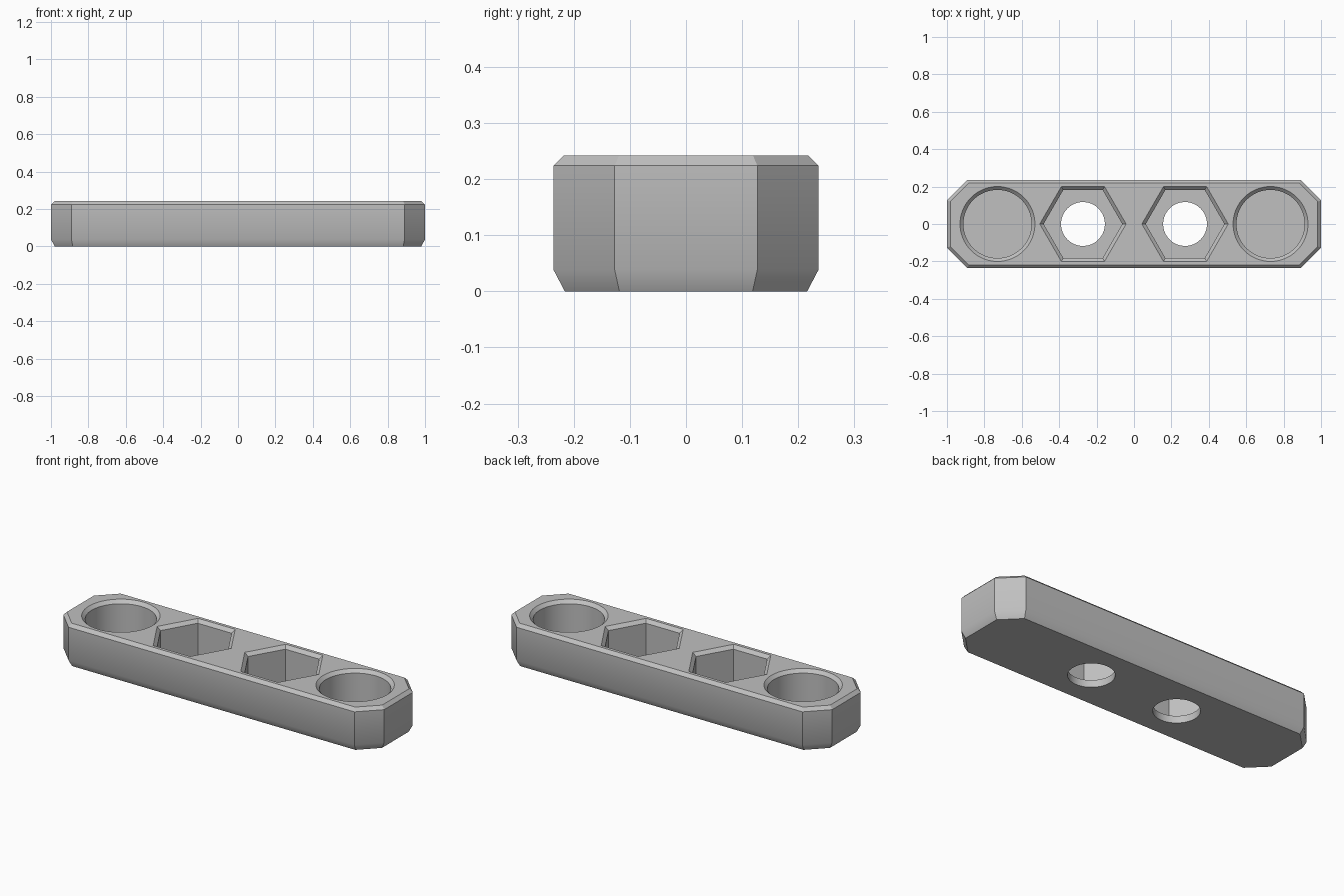
import bpy
import bmesh
from math import cos, sin, tan, pi, radians

cube = bpy.data.objects.get("Cube")
if cube:
    bpy.data.objects.remove(cube, do_unlink=True)

HEIGHT, HALF_L, HALF_W, CORNER = 0.242, 1.0, 0.236, 0.109
BEVEL, FLOOR = 0.018, 0.04

grey = bpy.data.materials.new("light_grey")
grey.use_nodes = True
grey.diffuse_color = (0.53, 0.53, 0.53, 1)
grey.node_tree.nodes["Principled BSDF"].inputs["Base Color"].default_value = grey.diffuse_color


def loft(name, rings):
    """Closed solid through a stack of (outline, z) rings."""
    bm = bmesh.new()
    loops = [[bm.verts.new((x, y, z)) for x, y in pts] for pts, z in rings]
    for low, high in zip(loops, loops[1:]):
        for i in range(len(low)):
            j = (i + 1) % len(low)
            bm.faces.new((low[i], low[j], high[j], high[i]))
    bm.faces.new(loops[0][::-1])
    bm.faces.new(loops[-1])
    mesh = bpy.data.meshes.new(name)
    bm.to_mesh(mesh)
    bm.free()
    mesh.materials.append(grey)
    obj = bpy.data.objects.new(name, mesh)
    bpy.context.collection.objects.link(obj)
    return obj


def octagon(inset):
    """Rectangle with cut corners, offset inward."""
    a, b = HALF_L - inset, HALF_W - inset
    c = CORNER - inset * (2 - 2 * tan(pi / 8)) / 2
    return [(a, c - b), (a, b - c), (a - c, b), (c - a, b),
            (-a, b - c), (-a, c - b), (c - a, -b), (a - c, -b)]


def polygon(x, apothem, sides):
    r = apothem / cos(pi / sides)
    return [(x + r * cos(2 * pi * i / sides), r * sin(2 * pi * i / sides))
            for i in range(sides)]


def cut(target, rings):
    cutter = loft("cutter", rings)
    cutter.hide_render = True
    mod = target.modifiers.new("cut", "BOOLEAN")
    mod.operation, mod.solver, mod.object = "DIFFERENCE", "EXACT", cutter
    bpy.context.view_layer.update()
    bpy.ops.object.modifier_apply(modifier=mod.name)
    bpy.data.objects.remove(cutter, do_unlink=True)


def pocket(target, x, apothem, sides):
    """Blind pocket with a bevelled mouth."""
    cut(target, [(polygon(x, apothem - BEVEL, sides), FLOOR),
                 (polygon(x, apothem - BEVEL, sides), HEIGHT - BEVEL),
                 (polygon(x, apothem + BEVEL, sides), HEIGHT + BEVEL)])


# Bar body: tapered foot, straight sides, bevelled top
bar = loft("bar_body", [(octagon(0.02), 0), (octagon(0), 0.038),
                        (octagon(0), HEIGHT - BEVEL), (octagon(BEVEL), HEIGHT)])
bpy.ops.object.select_all(action="DESELECT")
bpy.context.view_layer.objects.active = bar
bar.select_set(True)

# Round end pockets, hexagonal middle pockets and their through holes
for side in (-1, 1):
    pocket(bar, side * 0.73, 0.2, 64)
    pocket(bar, side * 0.273, 0.2, 6)
    hole = polygon(side * 0.273, 0.117, 48)
    cut(bar, [(hole, -0.1), (hole, 0.1)])

bpy.ops.object.shade_smooth_by_angle(angle=radians(30))
